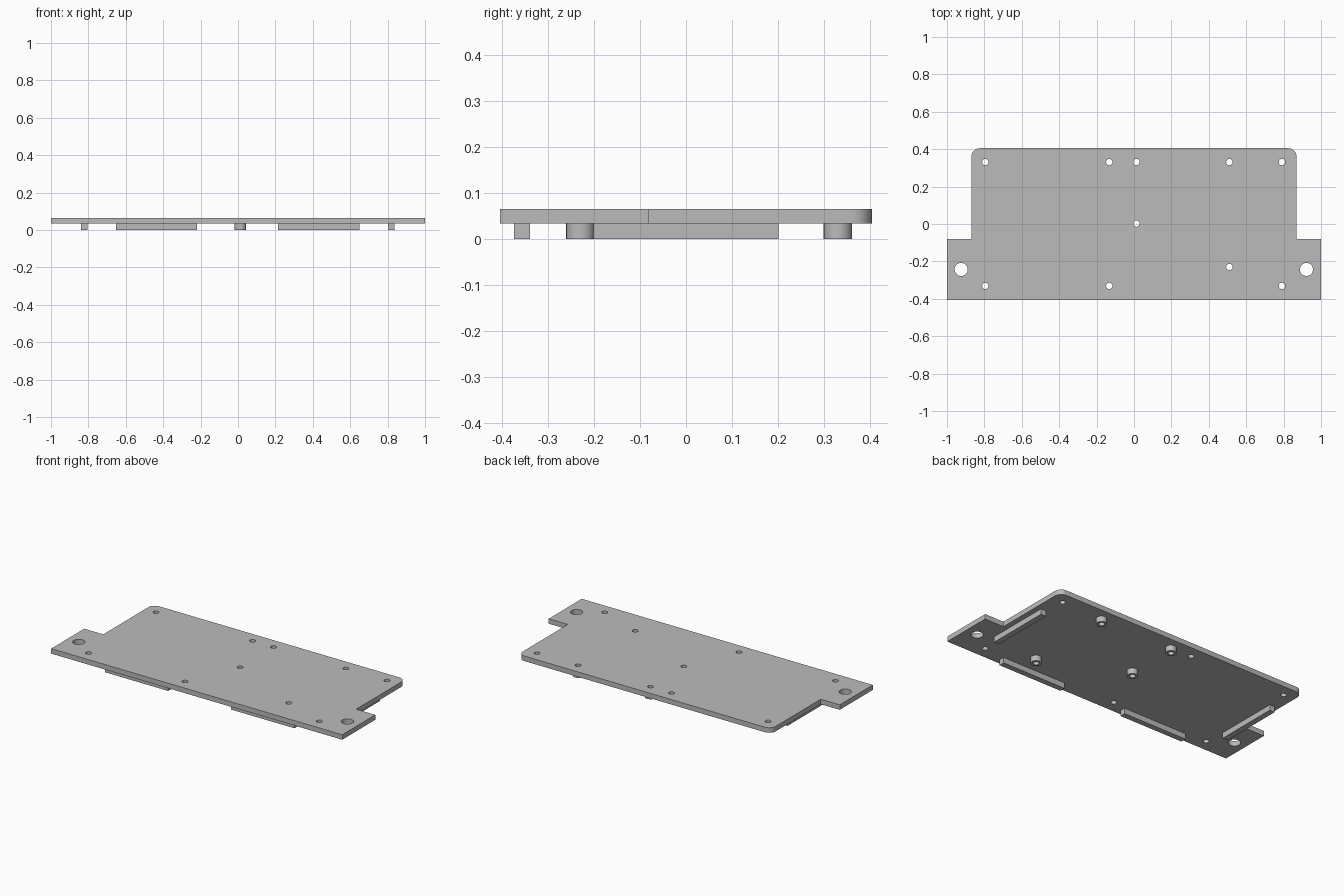
import bpy
import math

default = bpy.data.objects.get("Cube")
if default:
    bpy.data.objects.remove(default, do_unlink=True)

PLATE_BOTTOM, PLATE_TOP = 0.034, 0.065
HOLE_R, BOSS_R, MOUNT_R, CORNER_R = 0.017, 0.031, 0.035, 0.045

grey = bpy.data.materials.new("plain grey")
grey.use_nodes = True
colour = (0.5, 0.5, 0.5, 1)
grey.diffuse_color = colour
grey.node_tree.nodes["Principled BSDF"].inputs["Base Color"].default_value = colour


def arc(cx, cy, r, start=0, sweep=360, steps=32):
    """Points along an arc; a full turn leaves out the repeated end point."""
    count = steps if sweep == 360 else steps + 1
    angles = [math.radians(start + sweep * i / steps) for i in range(count)]
    return [(cx + r * math.cos(a), cy + r * math.sin(a)) for a in angles]


def extrude_profile(name, loops, z0, z1):
    """Solid from an outline followed by any hole loops."""
    curve = bpy.data.curves.new(name + "_profile", 'CURVE')
    curve.dimensions = '2D'
    curve.fill_mode = 'BOTH'
    curve.extrude = (z1 - z0) / 2
    for loop in loops:
        spline = curve.splines.new('POLY')
        spline.points.add(len(loop) - 1)
        for point, (x, y) in zip(spline.points, loop):
            point.co = (x, y, 0, 1)
        spline.use_cyclic_u = True
    obj = bpy.data.objects.new(name, curve)
    bpy.context.collection.objects.link(obj)
    obj.location.z = (z0 + z1) / 2
    bpy.ops.object.select_all(action='DESELECT')
    obj.select_set(True)
    bpy.context.view_layer.objects.active = obj
    bpy.ops.object.convert(target='MESH')
    obj = bpy.context.object
    # Weld the caps to the walls
    bpy.ops.object.mode_set(mode='EDIT')
    bpy.ops.mesh.select_all(action='SELECT')
    bpy.ops.mesh.remove_doubles(threshold=0.0001)
    bpy.ops.mesh.normals_make_consistent(inside=False)
    bpy.ops.object.mode_set(mode='OBJECT')
    bpy.ops.object.shade_smooth_by_angle(angle=math.radians(30))
    obj.data.materials.clear()
    obj.data.materials.append(grey)
    return obj


def rib(name, x0, x1, y0, y1):
    outline = [(x0, y0), (x1, y0), (x1, y1), (x0, y1)]
    extrude_profile(name, [outline], 0, PLATE_BOTTOM)


# Hole positions: four carry bosses underneath, six are plain
boss_holes = [(0.013, 0.331), (0.51, 0.331), (0.013, 0.002), (0.51, -0.23)]
plain_holes = [(x, y) for x in (-0.795, -0.132, 0.791) for y in (-0.331, 0.331)]
mount_holes = [(-0.924, -0.243), (0.922, -0.243)]

# Plate outline with side tabs and rounded rear corners
W, BACK, TAB_Y = 0.869, 0.405, -0.081
outline = [(-1, -BACK), (1, -BACK), (1, TAB_Y), (W, TAB_Y)]
outline += arc(W - CORNER_R, BACK - CORNER_R, CORNER_R, 0, 90, 10)
outline += arc(CORNER_R - W, BACK - CORNER_R, CORNER_R, 90, 90, 10)
outline += [(-W, TAB_Y), (-1, TAB_Y)]
holes = [arc(x, y, HOLE_R) for x, y in boss_holes + plain_holes]
holes += [arc(x, y, MOUNT_R) for x, y in mount_holes]
extrude_profile("base_plate", [outline] + holes, PLATE_BOTTOM, PLATE_TOP)

# Hollow round bosses
for i, (x, y) in enumerate(boss_holes, 1):
    extrude_profile(f"screw_boss_{i}", [arc(x, y, BOSS_R), arc(x, y, HOLE_R)],
                    0, PLATE_BOTTOM)

# Locating ribs on the underside
rib("front_rib_right", -0.653, -0.218, -0.375, -0.34)
rib("front_rib_left", 0.213, 0.65, -0.375, -0.34)
rib("side_rib_right", -0.84, -0.805, -0.202, 0.202)
rib("side_rib_left", 0.801, 0.836, -0.202, 0.202)
